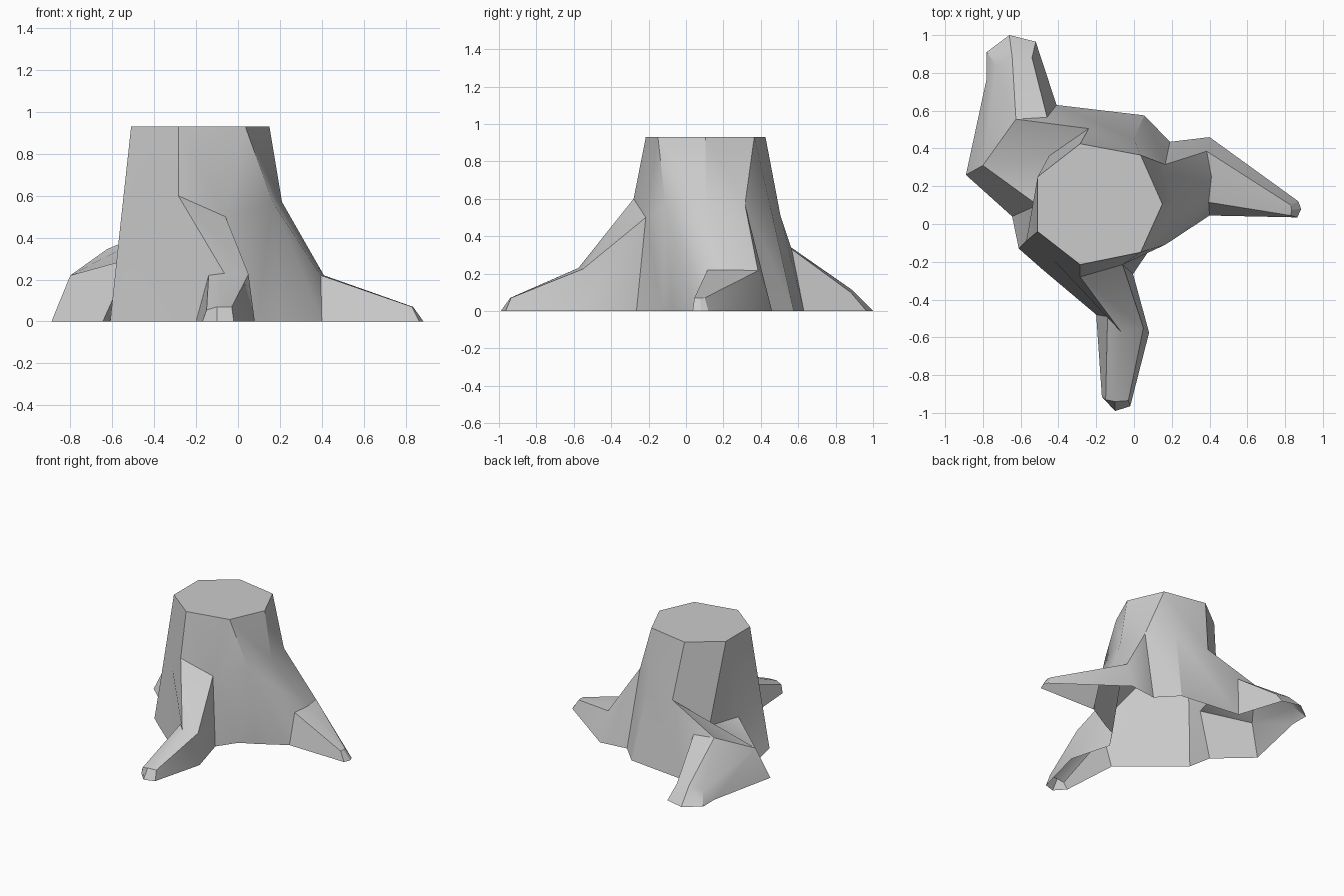
import bpy
import bmesh
import math
from mathutils import Vector

cube = bpy.data.objects.get("Cube")
if cube:
    bpy.data.objects.remove(cube, do_unlink=True)


def at(x, y, z=0.0):
    """A point, on the ground unless a height is given."""
    return Vector((x, y, z))


def column(*points):
    """A strip of bark from rim to ground: rim, shoulder, knee, tip, foot."""
    return list(points) + [points[-1]] * (5 - len(points))


# Cut rim, counter-clockwise from the left-hand side
cut = 0.93
rim_left = at(0.15, 0.105, cut)
rim_back_left = at(0.035, 0.365, cut)
rim_back = at(-0.285, 0.425, cut)
rim_back_right = at(-0.51, 0.25, cut)
rim_front_right = at(-0.51, -0.04, cut)
rim_front = at(-0.285, -0.215, cut)
rim_front_left = at(0.035, -0.15, cut)
rim = [rim_left, rim_back_left, rim_back, rim_back_right,
       rim_front_right, rim_front, rim_front_left]

# Shoulders, where the trunk flares into the roots
sh_left_a = at(0.165, -0.11, 0.57)
sh_left_b = at(0.21, 0.105, 0.57)
sh_left_c = at(0.165, 0.315, 0.57)
sh_back_a = at(0, 0.45, 0.565)
sh_back_b = at(-0.24, 0.505, 0.51)
sh_back_c = at(-0.45, 0.36, 0.315)
sh_right = at(-0.51, 0.10, 0.30)
sh_right_front = at(-0.57, -0.09, 0.38)
sh_front_a = at(-0.445, -0.17, 0.50)
sh_front_b = at(-0.285, -0.28, 0.60)
sh_front_c = at(-0.06, -0.215, 0.50)

# Left root
toe_a, toe_b, toe_c = at(0.865, 0.035), at(0.885, 0.08), at(0.87, 0.12)
left_root = [
    column(rim_front_left, sh_left_a, at(0.20, -0.07)),
    column(rim_front_left, sh_left_a, at(0.40, 0.045), toe_a),
    column(rim_front_left, sh_left_a, at(0.395, 0.115, 0.22), at(0.83, 0.045, 0.07), toe_a),
    column(rim_left, sh_left_b, at(0.41, 0.25, 0.22), at(0.835, 0.075, 0.07), toe_b),
    column(rim_back_left, sh_left_c, at(0.385, 0.385, 0.215), at(0.83, 0.10, 0.07), toe_c),
    column(rim_back_left, sh_left_c, at(0.40, 0.46), toe_c),
    column(rim_back_left, sh_left_c, at(0.19, 0.435)),
    column(rim_back_left, sh_back_a, at(0.055, 0.575)),
]

# Back root
toe_a, toe_b, toe_c = at(-0.52, 0.965), at(-0.66, 1.0), at(-0.78, 0.91)
knee, tip = at(-0.80, 0.31, 0.22), at(-0.73, 0.84, 0.08)
back_root = [
    column(rim_back, sh_back_b, at(-0.41, 0.63), toe_a),
    column(rim_back, sh_back_b, at(-0.46, 0.565, 0.33), at(-0.54, 0.88, 0.10), toe_a),
    column(rim_back, sh_back_b, at(-0.625, 0.555, 0.345), at(-0.645, 0.885, 0.115), toe_b),
    column(rim_back_right, sh_back_c, knee, tip, toe_c),
    column(rim_back_right, sh_right, knee, tip, toe_c),
    column(rim_back_right, sh_right, at(-0.89, 0.26), at(-0.78, 0.77), toe_c),
    column(rim_back_right, sh_right, at(-0.645, 0.04)),
    column(rim_front_right, sh_right_front, at(-0.61, -0.13)),
]

# Front root
toe_a, toe_b, toe_c = at(-0.17, -0.915), at(-0.10, -0.99), at(-0.02, -0.965)
front_root = [
    column(rim_front_right, sh_front_a, at(-0.485, -0.24)),
    column(rim_front_right, sh_front_a, at(-0.20, -0.48), toe_a),
    column(rim_front_right, sh_front_a, at(-0.14, -0.49, 0.22), at(-0.15, -0.93, 0.055), toe_a),
    column(rim_front, sh_front_b, at(-0.065, -0.575, 0.23), at(-0.10, -0.94, 0.07), toe_b),
    column(rim_front_left, sh_front_c, at(0.05, -0.55, 0.225), at(-0.03, -0.935, 0.07), toe_c),
    column(rim_front_left, sh_front_c, at(0.08, -0.575), toe_c),
    column(rim_front_left, sh_front_c, at(-0.005, -0.265)),
    column(rim_front_left, sh_left_a, at(0.09, -0.125)),
]

# Join the columns all the way round, leaving the underside open
bm = bmesh.new()
made = {}


def face(points):
    """Add a face, sharing vertices and dropping repeated or flat-on-ground ones."""
    loop = []
    for p in points:
        key = tuple(p)
        if key not in made:
            made[key] = bm.verts.new(p)
        if made[key] not in loop:
            loop.append(made[key])
    if len(loop) > 2 and max(v.co.z for v in loop) > 0:
        bm.faces.new(loop)


columns = left_root + back_root + front_root
for a, b in zip(columns, columns[1:] + columns[:1]):
    for i in range(len(a) - 1):
        face([a[i], a[i + 1], b[i + 1], b[i]])
face(rim)
bmesh.ops.delete(bm, geom=[v for v in bm.verts if not v.link_faces], context='VERTS')

mesh = bpy.data.meshes.new("tree_stump")
bm.to_mesh(mesh)
bm.free()
stump = bpy.data.objects.new("tree_stump", mesh)
bpy.context.collection.objects.link(stump)

# One plain grey
grey = bpy.data.materials.new("plain_grey")
grey.use_nodes = True
colour = (0.6, 0.6, 0.6, 1)
grey.diffuse_color = colour
grey.node_tree.nodes["Principled BSDF"].inputs["Base Color"].default_value = colour
mesh.materials.append(grey)

bpy.ops.object.select_all(action='DESELECT')
stump.select_set(True)
bpy.context.view_layer.objects.active = stump
bpy.ops.object.shade_smooth_by_angle(angle=math.radians(30))
